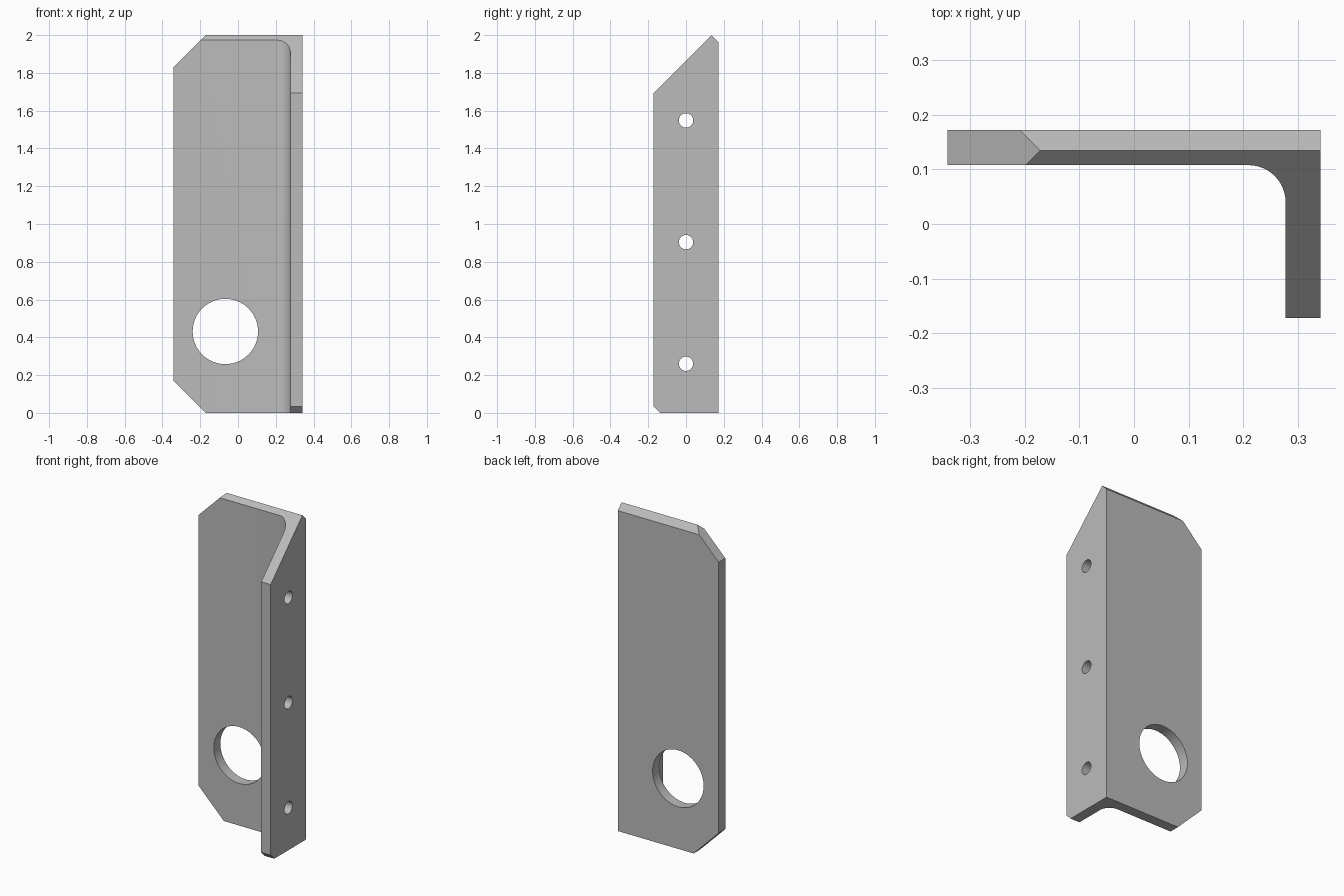
import bpy
import bmesh
from math import pi, sin, cos
from mathutils import Matrix, Vector

default = bpy.data.objects.get("Cube")
if default:
    bpy.data.objects.remove(default, do_unlink=True)

HALF_W, HALF_D, THICK, FILLET = 0.342, 0.172, 0.064, 0.068

# Plain grey metal
grey = bpy.data.materials.new("grey metal")
grey.use_nodes = True
grey.diffuse_color = (0.5, 0.5, 0.5, 1)
grey.node_tree.nodes["Principled BSDF"].inputs["Base Color"].default_value = (0.5, 0.5, 0.5, 1)


def finish(bm, name):
    bmesh.ops.recalc_face_normals(bm, faces=bm.faces)
    mesh = bpy.data.meshes.new(name)
    bm.to_mesh(mesh)
    bm.free()
    mesh.materials.append(grey)
    obj = bpy.data.objects.new(name, mesh)
    bpy.context.collection.objects.link(obj)
    return obj


def trim(bm, point, normal):
    """Cut away everything beyond a plane and cap the opening."""
    cut = bmesh.ops.bisect_plane(
        bm, geom=bm.verts[:] + bm.edges[:] + bm.faces[:], dist=1e-6,
        plane_co=Vector(point), plane_no=Vector(normal), clear_outer=True)
    edges = [e for e in cut["geom_cut"] if isinstance(e, bmesh.types.BMEdge)]
    bmesh.ops.edgeloop_fill(bm, edges=edges)


def drill(obj, centre, radius, axis, segments):
    """Bore a round hole along the X or Y axis."""
    bm = bmesh.new()
    turn = Matrix.Rotation(pi / 2, 4, "Y" if axis == "X" else "X")
    bmesh.ops.create_cone(bm, cap_ends=True, segments=segments, radius1=radius,
                          radius2=radius, depth=0.3,
                          matrix=Matrix.Translation(centre) @ turn)
    cutter = finish(bm, "hole_cutter")
    cutter.hide_render = True
    mod = obj.modifiers.new("hole", "BOOLEAN")
    mod.operation, mod.solver, mod.object = "DIFFERENCE", "EXACT", cutter
    bpy.context.view_layer.objects.active = obj
    bpy.ops.object.modifier_apply(modifier=mod.name)
    bpy.data.objects.remove(cutter, do_unlink=True)


# Angle section with a filleted inner corner
inner_x, inner_y = HALF_W - THICK, HALF_D - THICK
profile = [(-HALF_W, inner_y), (-HALF_W, HALF_D), (HALF_W, HALF_D),
           (HALF_W, -HALF_D), (inner_x, -HALF_D)]
for i in range(13):
    a = pi / 2 * i / 12
    profile.append((inner_x - FILLET + FILLET * cos(a), inner_y - FILLET + FILLET * sin(a)))

bm = bmesh.new()
base = bm.faces.new([bm.verts.new((x, y, 0)) for x, y in profile])
top = bmesh.ops.extrude_face_region(bm, geom=[base], use_keep_orig=True)
bmesh.ops.translate(bm, vec=(0, 0, 2.2),
                    verts=[v for v in top["geom"] if isinstance(v, bmesh.types.BMVert)])

# Sloped top ridge, plate corner chamfers, small flange foot chamfer
trim(bm, (0, 0.135, 2), (0, -1, 1))
trim(bm, (0, 0.135, 2), (0, 1, 1))
trim(bm, (-0.172, 0, 2), (-1, 0, 1))
trim(bm, (-0.172, 0, 0), (-1, 0, -1))
trim(bm, (0, -0.137, 0), (0, -1, -1))
bracket = finish(bm, "angle_bracket")

# Large plate hole and three flange screw holes
drill(bracket, (-0.067, HALF_D - THICK / 2, 0.431), 0.173, "Y", 64)
for z in (0.26, 0.904, 1.548):
    drill(bracket, (HALF_W - THICK / 2, 0, z), 0.038, "X", 32)

bpy.ops.object.select_all(action="DESELECT")
bracket.select_set(True)
bpy.context.view_layer.objects.active = bracket
bpy.ops.object.shade_smooth_by_angle(angle=pi / 6)
